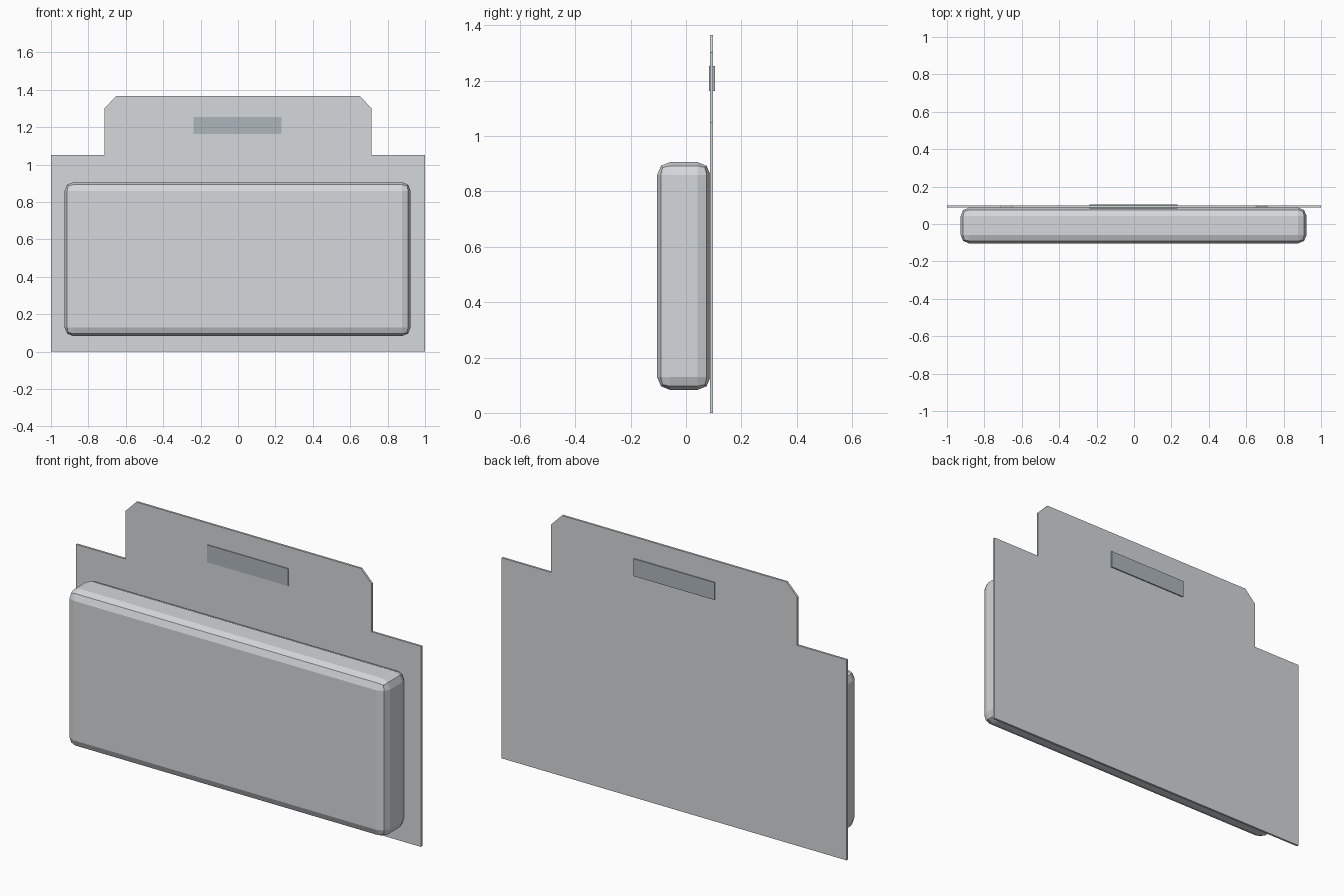
import bpy
import bmesh

cube = bpy.data.objects.get("Cube")
if cube:
    bpy.data.objects.remove(cube, do_unlink=True)


def make_material(name, color):
    mat = bpy.data.materials.new(name)
    mat.use_nodes = True
    mat.diffuse_color = color
    mat.node_tree.nodes["Principled BSDF"].inputs["Base Color"].default_value = color
    return mat


def add_object(name, bm, mat):
    bmesh.ops.recalc_face_normals(bm, faces=bm.faces)
    mesh = bpy.data.meshes.new(name)
    bm.to_mesh(mesh)
    bm.free()
    mesh.materials.append(mat)
    obj = bpy.data.objects.new(name, mesh)
    bpy.context.collection.objects.link(obj)
    return obj


def add_box(name, low, high, mat):
    bm = bmesh.new()
    bmesh.ops.create_cube(bm, size=1)
    for v in bm.verts:
        v.co = [(a + b) / 2 + c * (b - a) for a, b, c in zip(low, high, v.co)]
    return add_object(name, bm, mat)


light_grey = make_material("light grey", (0.66, 0.69, 0.71, 1))
slot_grey = make_material("blue grey", (0.42, 0.47, 0.50, 1))

# Backing card: mirrored half outline with a chamfered hanging tab
CARD_FRONT, CARD_BACK = 0.087, 0.098
half = [(1, 0), (1, 1.051), (0.713, 1.051), (0.713, 1.303), (0.651, 1.366)]
outline = half + [(-x, z) for x, z in reversed(half)]
bm = bmesh.new()
face = bm.faces.new([bm.verts.new((x, CARD_FRONT, z)) for x, z in outline])
extruded = bmesh.ops.extrude_face_region(bm, geom=[face])
moved = [g for g in extruded["geom"] if isinstance(g, bmesh.types.BMVert)]
bmesh.ops.translate(bm, verts=moved, vec=(0, CARD_BACK - CARD_FRONT, 0))
add_object("backing_card", bm, light_grey)

# Raised front tray with rounded edges
tray = add_box("front_tray", (-0.927, -0.104, 0.083), (0.923, 0.088, 0.906), light_grey)
bevel = tray.modifiers.new("rounded_edges", "BEVEL")
bevel.width = 0.046
bevel.segments = 2

# Hanging slot, slightly proud of the card on both sides
add_box("hanging_slot", (-0.237, 0.083, 1.163), (0.233, 0.104, 1.254), slot_grey)
